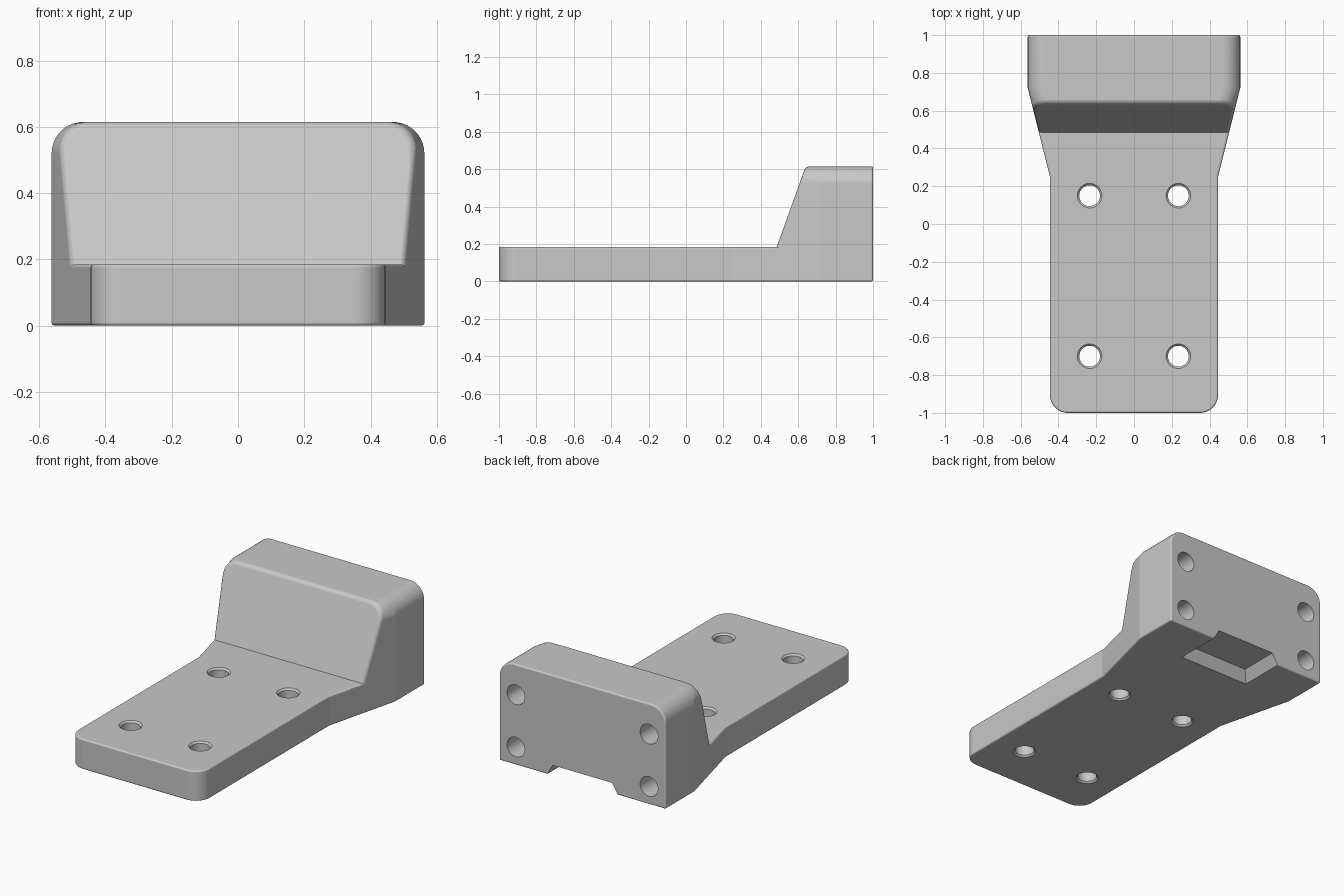
import bpy, bmesh
from math import sin, cos, pi, radians

cube = bpy.data.objects.get("Cube")
if cube:
    bpy.data.objects.remove(cube, do_unlink=True)

HEIGHT, PLATE = 0.615, 0.185      # block top, plate top
WIDE, NARROW = 0.5625, 0.445      # half widths
ROUND = 0.095                     # rounded corner radius
ARC = [i * pi / 20 for i in range(11)]


def loft(bm, rings):
    """Skin a closed solid through rings with equal point counts."""
    rows = [[bm.verts.new(p) for p in ring] for ring in rings]
    n = len(rows[0])
    for a, b in zip(rows, rows[1:]):
        for i in range(n):
            j = (i + 1) % n
            bm.faces.new((a[i], a[j], b[j], b[i]))
    bm.faces.new(rows[0])
    bm.faces.new(rows[-1])


def make_object(name, solids):
    bm = bmesh.new()
    for rings in solids:
        loft(bm, rings)
    bmesh.ops.recalc_face_normals(bm, faces=bm.faces)
    mesh = bpy.data.meshes.new(name)
    bm.to_mesh(mesh)
    bm.free()
    obj = bpy.data.objects.new(name, mesh)
    bpy.context.scene.collection.objects.link(obj)
    return obj


def subtract(obj, cutter):
    cutter.hide_render = True
    mod = obj.modifiers.new("cut", "BOOLEAN")
    mod.operation, mod.solver, mod.object = "DIFFERENCE", "EXACT", cutter


def apply_all(obj, cutters=()):
    bpy.context.view_layer.update()
    graph = bpy.context.evaluated_depsgraph_get()
    mesh = bpy.data.meshes.new_from_object(obj.evaluated_get(graph))
    obj.modifiers.clear()
    obj.data = mesh
    for c in cutters:
        bpy.data.objects.remove(c, do_unlink=True)


def arch(y, w):
    """Upright cross-section with rounded top corners."""
    right = [(w, y, 0)] + [(w - ROUND + ROUND * cos(a), y,
                            HEIGHT - ROUND + ROUND * sin(a)) for a in ARC]
    return right + [(-x, y, z) for x, y, z in reversed(right)]


def circle(radius, place, sides=48):
    return [place(radius * cos(2 * pi * i / sides), radius * sin(2 * pi * i / sides))
            for i in range(sides)]


# Full-height body: rounded front corners, flare, straight rear
stations = [(-1 + ROUND * (1 - cos(a)), NARROW - ROUND * (1 - sin(a))) for a in ARC]
stations += [(0.25, NARROW), (0.72, WIDE), (1, WIDE)]
body = make_object("bracket_body", [[arch(y, w) for y, w in stations]])

# Clear the space above the plate, leaving the sloped block
lean = 0.155 / 0.43
side = [(-1.1, PLATE), (0.485, PLATE), (0.485 + lean * (0.8 - PLATE), 0.8), (-1.1, 0.8)]
space = make_object("space_cutter", [[[(x, y, z) for y, z in side] for x in (-1, 1)]])
subtract(body, space)
apply_all(body, [space])

# Round the outer edges: soft on the block, fine elsewhere
bm = bmesh.new()
bm.from_mesh(body.data)
bmesh.ops.dissolve_limit(bm, angle_limit=radians(1), verts=bm.verts, edges=bm.edges)
bm.normal_update()
weight = bm.edges.layers.float.get("bevel_weight_edge") or \
    bm.edges.layers.float.new("bevel_weight_edge")
for e in bm.edges:
    if len(e.link_faces) == 2 and e.is_convex and e.calc_face_angle(0) > radians(30):
        mid = (e.verts[0].co + e.verts[1].co) / 2
        e[weight] = 1.0 if mid.z > PLATE + 0.02 and mid.y < 0.9 else 0.5
bm.to_mesh(body.data)
bm.free()
bevel = body.modifiers.new("round_edges", "BEVEL")
bevel.limit_method, bevel.width, bevel.segments = "WEIGHT", 0.02, 8
bevel.use_clamp_overlap = False
apply_all(body)

# Chamfered holes through the plate
plate_rings = [(0.075, -0.01), (0.055, 0.01), (0.055, PLATE - 0.01), (0.075, PLATE + 0.01)]
plate_holes = make_object("plate_hole_cutter", [
    [circle(r, lambda u, v: (cx + u, cy + v, z)) for r, z in plate_rings]
    for cx in (-0.235, 0.235) for cy in (0.15, -0.7)])

# Blind holes in the rear face
rear_holes = make_object("rear_hole_cutter", [
    [circle(0.06, lambda u, v: (cx + u, y, cz + v)) for y in (0.7, 1.1)]
    for cx in (-0.45, 0.45) for cz in (0.11, 0.43)])

# Slope-walled notch under the rear edge
notch = make_object("notch_cutter", [
    [[(-w, y, z), (w, y, z), (w, 1.1, z), (-w, 1.1, z)]
     for w, y, z in ((0.28, 0.675, -0.065), (0.20, 0.755, 0.065))]])

cutters = [plate_holes, rear_holes, notch]
for c in cutters:
    subtract(body, c)
apply_all(body, cutters)

# Finish: one grey material, smooth rounds, crisp edges
grey = bpy.data.materials.new("light_grey")
grey.use_nodes = True
colour = (0.58, 0.58, 0.58, 1)
grey.diffuse_color = colour
grey.node_tree.nodes["Principled BSDF"].inputs["Base Color"].default_value = colour
body.data.materials.clear()
body.data.materials.append(grey)
body.data.shade_smooth()
body.data.set_sharp_from_angle(angle=radians(12.5))
normals = body.modifiers.new("clean_normals", "WEIGHTED_NORMAL")
normals.keep_sharp = True
